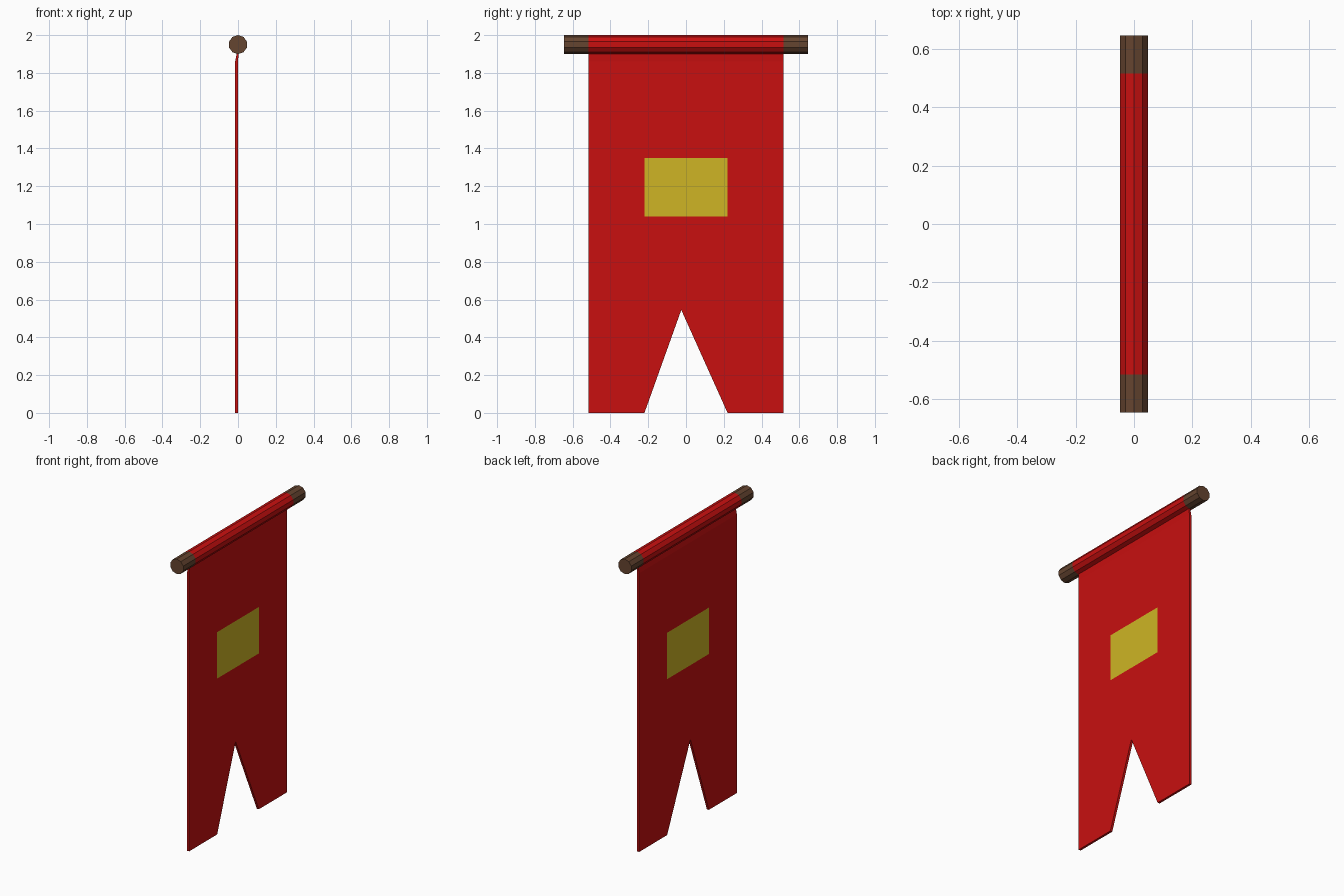
import bpy, bmesh, math
from mathutils import Matrix

cube = bpy.data.objects.get("Cube")
if cube:
    bpy.data.objects.remove(cube, do_unlink=True)


def material(name, rgb):
    m = bpy.data.materials.new(name)
    m.use_nodes = True
    color = (*rgb, 1)
    m.diffuse_color = color
    bsdf = next(n for n in m.node_tree.nodes if n.type == "BSDF_PRINCIPLED")
    bsdf.inputs["Base Color"].default_value = color
    return m


def finish(bm, name, mats):
    bmesh.ops.recalc_face_normals(bm, faces=bm.faces)
    mesh = bpy.data.meshes.new(name)
    bm.to_mesh(mesh)
    bm.free()
    for m in mats:
        mesh.materials.append(m)
    obj = bpy.data.objects.new(name, mesh)
    bpy.context.collection.objects.link(obj)
    return obj


red = material("red cloth", (0.58, 0.005, 0.005))
brown = material("brown wood", (0.13, 0.058, 0.029))
yellow = material("yellow patch", (0.62, 0.46, 0.018))

HALF = 0.515          # half width of the cloth
PATCH = 0.22          # half width of the patch and of the tail notch
LOW, HIGH = 1.04, 1.35
BEND, TOP = 1.86, 1.905

# Crossbar: ten-sided pole, wrapped in cloth between the bare ends
bm = bmesh.new()
bmesh.ops.create_cone(bm, cap_ends=True, segments=10, radius1=0.05, radius2=0.05, depth=1.29,
                      matrix=Matrix.Translation((0, 0, 1.95)) @ Matrix.Rotation(math.pi / 2, 4, "X"))
for y in (-HALF, HALF):
    bmesh.ops.bisect_plane(bm, geom=bm.verts[:] + bm.edges[:] + bm.faces[:],
                           plane_co=(0, y, 0), plane_no=(0, 1, 0))
for f in bm.faces:
    f.material_index = 1 if abs(f.calc_center_median().y) < HALF else 0
finish(bm, "crossbar", [brown, red])

# Banner: flat panels in the y-z plane, with a forked tail
apex = (-0.025, 0.545)
panels = [
    [(-HALF, BEND), (HALF, BEND), (HALF, TOP), (-HALF, TOP)],
    [(-HALF, HIGH), (-PATCH, HIGH), (PATCH, HIGH), (HALF, HIGH), (HALF, BEND), (-HALF, BEND)],
    [(-PATCH, LOW), (PATCH, LOW), (PATCH, HIGH), (-PATCH, HIGH)],
    [(-HALF, LOW), (-PATCH, LOW), (-PATCH, HIGH), (-HALF, HIGH)],
    [(PATCH, LOW), (HALF, LOW), (HALF, HIGH), (PATCH, HIGH)],
    [(-HALF, 0), (-PATCH, 0), apex, (-PATCH, LOW), (-HALF, LOW)],
    [apex, (PATCH, 0), (HALF, 0), (HALF, LOW), (PATCH, LOW)],
    [apex, (PATCH, LOW), (-PATCH, LOW)],
]
bm = bmesh.new()
for i, panel in enumerate(panels):
    face = bm.faces.new([bm.verts.new((-0.015, y, z)) for y, z in panel])
    face.material_index = 1 if i == 2 else 0
bmesh.ops.remove_doubles(bm, verts=bm.verts, dist=0.0001)

# Give the cloth its thickness, then pinch it in under the pole
new = bmesh.ops.extrude_face_region(bm, geom=bm.faces[:], use_keep_orig=True)["geom"]
for v in new:
    if isinstance(v, bmesh.types.BMVert):
        v.co.x = 0.0
for v in bm.verts:
    if v.co.z > BEND + 0.01:
        v.co.x = v.co.x * 0.6 + 0.003

# Side walls are always cloth coloured
bm.normal_update()
for f in bm.faces:
    if abs(f.normal.x) < 0.5:
        f.material_index = 0
finish(bm, "banner_cloth", [red, yellow])
